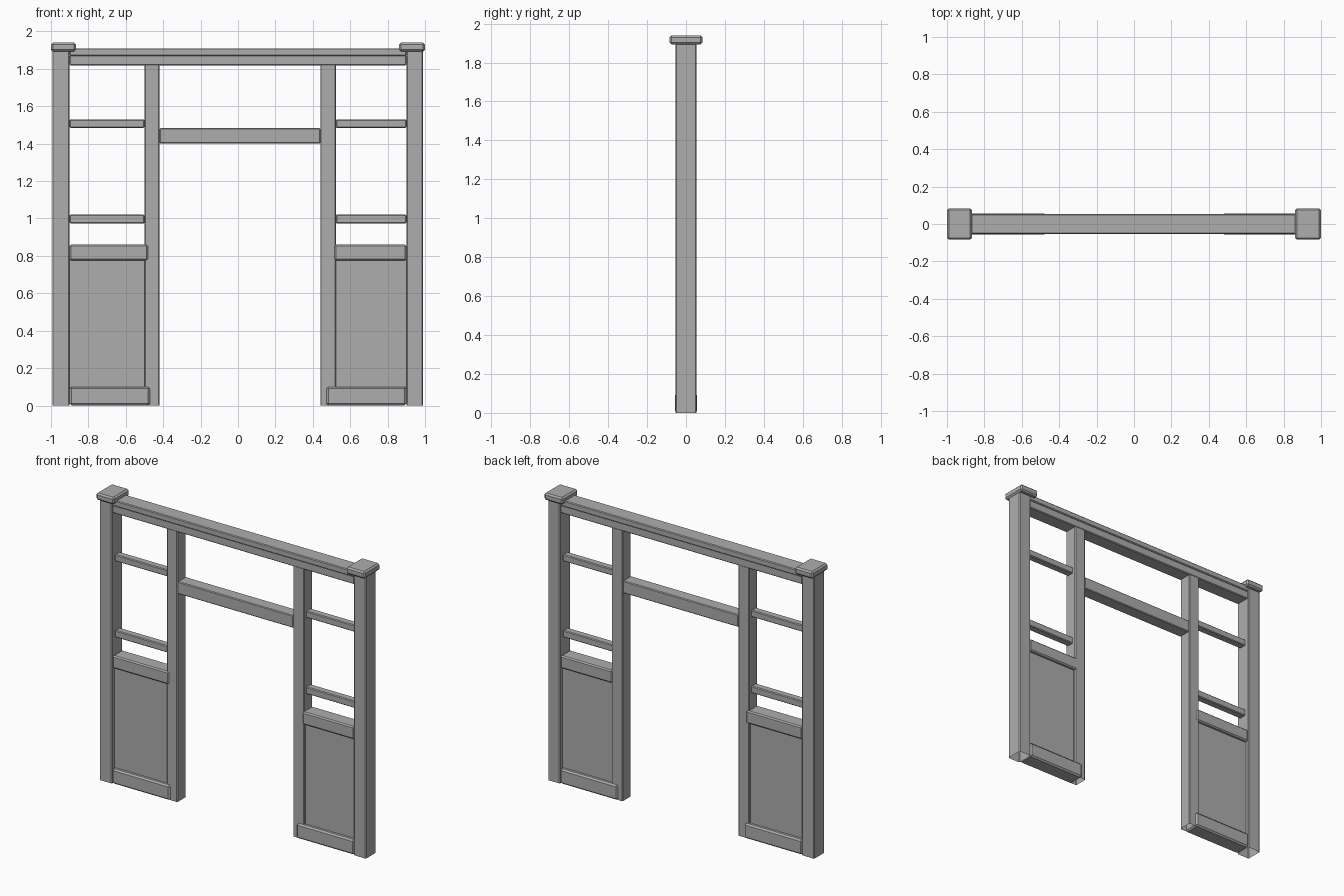
import bpy
import bmesh

if "Cube" in bpy.data.objects:
    bpy.data.objects.remove(bpy.data.objects["Cube"], do_unlink=True)

# Single plain grey finish
grey = bpy.data.materials.new("plain grey")
grey.use_nodes = True
colour = (0.42, 0.42, 0.42, 1)
grey.diffuse_color = colour
grey.node_tree.nodes["Principled BSDF"].inputs["Base Color"].default_value = colour


def beam(name, x, z, half_depth, bevel=0.005, open_bottom=False):
    """Box spanning x and z, centred in depth, with softened edges."""
    bm = bmesh.new()
    bmesh.ops.create_cube(bm, size=1)
    for v in bm.verts:
        v.co.x = x[1] if v.co.x > 0 else x[0]
        v.co.y = half_depth if v.co.y > 0 else -half_depth
        v.co.z = z[1] if v.co.z > 0 else z[0]
    if open_bottom:
        bm.normal_update()
        low = [f for f in bm.faces if f.normal.z < -0.9]
        bmesh.ops.delete(bm, geom=low, context='FACES_ONLY')
    mesh = bpy.data.meshes.new(name)
    bm.to_mesh(mesh)
    bm.free()
    mesh.materials.append(grey)
    obj = bpy.data.objects.new(name, mesh)
    bpy.context.collection.objects.link(obj)
    if bevel:
        mod = obj.modifiers.new("soft edges", 'BEVEL')
        mod.width = bevel
        mod.segments = 1
        mod.limit_method = 'ANGLE'
    return obj


# Each side: outer post, inner jamb, and where the two heavy rails end
sides = {
    "right": dict(post=(-0.993, -0.9), cap=(-1, -0.867), jamb=(-0.5, -0.42),
                  mid_end=-0.48, base_end=-0.47),
    "left": dict(post=(0.9, 0.99), cap=(0.862, 1), jamb=(0.44, 0.523),
                 mid_end=0.515, base_end=0.473),
}

for side, s in sides.items():
    inner_post = min(s["post"], key=abs)
    outer_jamb = max(s["jamb"], key=abs)

    def span(end):
        return sorted((inner_post, end))

    # Uprights
    beam(side + "_post", s["post"], (0, 1.9), 0.055, open_bottom=True)
    beam(side + "_post_cap", s["cap"], (1.893, 1.94), 0.084, 0.01)
    beam(side + "_jamb", s["jamb"], (0, 1.825), 0.045, open_bottom=True)

    # Lower panel with its rails
    beam(side + "_panel", span(outer_jamb), (0.09, 0.785), 0.03, 0)
    beam(side + "_base_rail", span(s["base_end"]), (0, 0.1), 0.056, 0.01)
    beam(side + "_middle_rail", span(s["mid_end"]), (0.775, 0.86), 0.051, 0.008)

    # Slim glazing bars
    for label, z in (("lower", (0.973, 1.02)), ("upper", (1.485, 1.53))):
        beam(f"{side}_{label}_bar", span(outer_jamb), z, 0.025)

# Head of the doorway and the full-width top rails
beam("door_lintel", (-0.42, 0.44), (1.4, 1.483), 0.043)
beam("top_rail", (-0.9, 0.9), (1.818, 1.873), 0.048)
beam("top_rail_cap", (-0.9, 0.9), (1.87, 1.91), 0.054)
